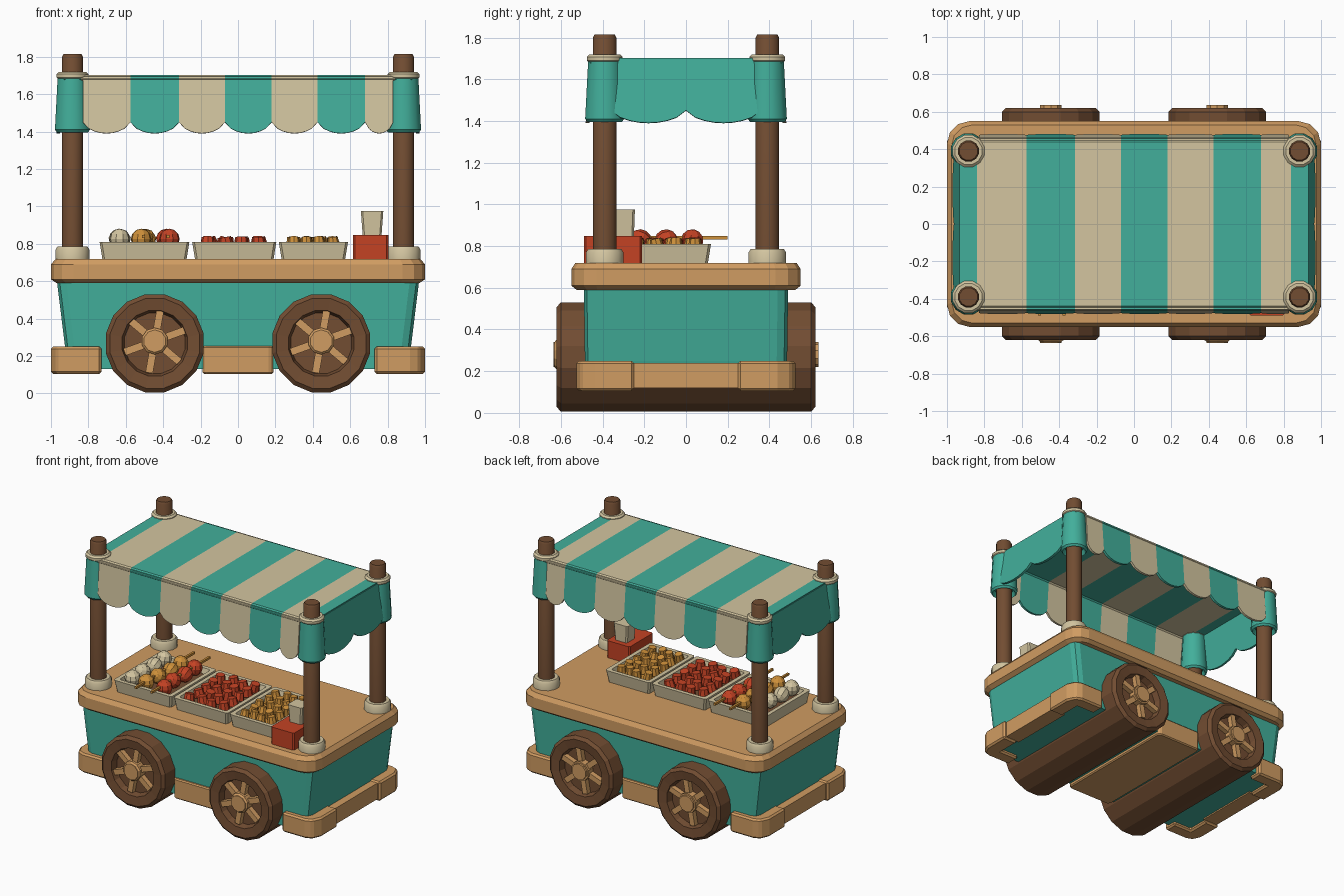
import bpy, bmesh, math, random
from mathutils import Matrix, Vector

if "Cube" in bpy.data.objects:
    bpy.data.objects.remove(bpy.data.objects["Cube"])

random.seed(4)
PI = math.pi


def srgb(r, g, b):
    lin = lambda c: (c / 255 / 12.92) if c < 11 else ((c / 255 + 0.055) / 1.055) ** 2.4
    return (lin(r), lin(g), lin(b), 1)


def material(name, *rgb):
    m = bpy.data.materials.new(name)
    m.diffuse_color = srgb(*rgb)
    m.use_nodes = True
    m.node_tree.nodes["Principled BSDF"].inputs["Base Color"].default_value = m.diffuse_color
    return m


TAN = material("tan_wood", 208, 156, 98)
BROWN = material("brown_wood", 114, 77, 50)
TEAL = material("teal_paint", 66, 175, 155)
CREAM = material("cream_cloth", 211, 197, 160)
RED = material("red", 196, 66, 36)
AMBER = material("amber", 206, 144, 58)


def finish(name, bm, mats, smooth=None, bevel=0, solid=0, recalc=True):
    if recalc:
        bmesh.ops.recalc_face_normals(bm, faces=bm.faces)
    me = bpy.data.meshes.new(name)
    bm.to_mesh(me)
    bm.free()
    for m in mats:
        me.materials.append(m)
    if smooth:
        me.polygons.foreach_set("use_smooth", [True] * len(me.polygons))
        me.set_sharp_from_angle(angle=math.radians(smooth))
    ob = bpy.data.objects.new(name, me)
    bpy.context.collection.objects.link(ob)
    if solid:
        md = ob.modifiers.new("thickness", "SOLIDIFY")
        md.thickness, md.offset = solid, 0
    if bevel:
        md = ob.modifiers.new("edges", "BEVEL")
        md.width, md.segments = bevel, 1
    return ob


def skin(bm, rings):
    """Bridge equal-length rings of points and cap both ends; returns last cap."""
    vs = [[bm.verts.new(p) for p in r] for r in rings]
    n = len(vs[0])
    for a, b in zip(vs, vs[1:]):
        for i in range(n):
            bm.faces.new((a[i], a[(i + 1) % n], b[(i + 1) % n], b[i]))
    bm.faces.new(vs[0][::-1])
    return bm.faces.new(vs[-1])


def slab(name, sections, mats, cx=0, cy=0, seg=1, smooth=None, bevel=0):
    """Loft rounded rectangles given as (z, half x, half y, corner radius)."""
    bm, rings = bmesh.new(), []
    for z, hx, hy, r in sections:
        ring = []
        for q, (sx, sy) in enumerate(((1, 1), (-1, 1), (-1, -1), (1, -1))):
            for k in range(seg + 1):
                a = (q + k / seg) * PI / 2
                ring.append((cx + sx * (hx - r) + r * math.cos(a),
                             cy + sy * (hy - r) + r * math.sin(a), z))
        rings.append(ring)
    cap = skin(bm, rings)
    cap.material_index = len(mats) - 1
    return finish(name, bm, mats, smooth, bevel)


def lathe(name, prof, mat, at=(0, 0, 0), sides=12, along_y=False, smooth=35):
    """Turn a (radius, height) profile around z, or around y."""
    bm = bmesh.new()
    rot = Matrix.Rotation(PI / 2, 4, 'X') if along_y else Matrix()
    mtx = Matrix.Translation(at) @ rot
    skin(bm, [[mtx @ Vector((r * math.cos(2 * PI * (i + .5) / sides),
                             r * math.sin(2 * PI * (i + .5) / sides), h))
               for i in range(sides)] for r, h in prof])
    return finish(name, bm, [mat], smooth)


def box(bm, lo, hi, mtx=Matrix()):
    c = [(a + b) / 2 for a, b in zip(lo, hi)]
    s = [b - a for a, b in zip(lo, hi)]
    bmesh.ops.create_cube(bm, size=1, matrix=mtx @ Matrix.Translation(c) @ Matrix.Diagonal((*s, 1)))


# Cart body and counter
slab("cart_body", [(.13, .90, .485, .05), (.25, .925, .485, .05), (.60, .968, .49, .05)], [TEAL], seg=2)
slab("counter_top", [(.59, .97, .525, .10), (.61, 1, .55, .12), (.69, 1, .55, .12), (.72, .975, .53, .11)],
     [TAN], seg=3)

# Corner bumpers, end boards and the middle plank block
outline = [(.73, .525), (.92, .525), (.97, .505), (1, .44), (1, .25), (.88, .25), (.88, .42), (.73, .42)]
for sx, nx in ((1, "right"), (-1, "left")):
    for sy, ny in ((1, "back"), (-1, "front")):
        bm = bmesh.new()
        skin(bm, [[(sx * x, sy * y, z) for x, y in outline] for z in (.105, .25)])
        finish(f"bumper_{nx}_{ny}", bm, [TAN], bevel=.012)
    bm = bmesh.new()
    box(bm, (min(sx * .86, sx * .98), -.255, .12), (max(sx * .86, sx * .98), .255, .24))
    finish(f"end_board_{nx}", bm, [TAN])
slab("middle_planks", [(.105, .19, .505, .02), (.255, .19, .505, .02)], [TAN], bevel=.008)

# Wheels: full-width rollers with recessed spoked faces
half = [(.02, .565), (.165, .565), (.178, .612), (.245, .62), (.267, .60)]
profile = [(r, -h) for r, h in half] + [(r, h) for r, h in half[::-1]]
for x, n in ((-.445, "left"), (.445, "right")):
    lathe(f"wheels_{n}", profile, BROWN, (x, 0, .268), 16, True, None)
    for s, m in ((-1, "front"), (1, "back")):
        bm = bmesh.new()
        for k in range(6):
            mtx = Matrix.Translation((x, s * .583, .28)) @ Matrix.Rotation(k * PI / 3 + .7, 4, 'Y')
            box(bm, (.03, -.02, -.02), (.172, .02, .02), mtx)
        finish(f"spokes_{n}_{m}", bm, [TAN])
        lathe(f"hub_{n}_{m}", [(.072, -.03), (.072, .03), (.055, .045)], TAN,
              (x, s * .59, .28), 10, True, None).scale = (1, 1, 1)
        # cap on the outward side
        lathe(f"hub_cap_{n}_{m}", [(.06, -.045), (.06, .045)], TAN, (x, s * .59, .28), 10, True, None)

# Posts with collars and cloth sleeves
for sx, nx in ((1, "right"), (-1, "left")):
    for sy, ny in ((1, "back"), (-1, "front")):
        at, tag = (sx * .885, sy * .39, 0), f"{nx}_{ny}"
        lathe("post_" + tag, [(.058, .70), (.058, 1.80), (.05, 1.815)], BROWN, at)
        lathe("base_collar_" + tag, [(.093, .715), (.093, .77), (.082, .787)], CREAM, at)
        lathe("sleeve_" + tag, [(.07, 1.43), (.085, 1.395), (.097, 1.41), (.082, 1.69)], TEAL, at)
        lathe("top_collar_" + tag, [(.078, 1.68), (.088, 1.69), (.088, 1.708), (.075, 1.72)], CREAM, at)

# Striped canopy sheet
edges = [-.93, -.84, -.575, -.315, -.07, .18, .425, .68, .84, .93]
bm = bmesh.new()
for i, (a, b) in enumerate(zip(edges, edges[1:])):
    rows = [[bm.verts.new((x, y, z)) for x in (a, b)]
            for y, z in ((-.455, 1.675), (-.435, 1.695), (.435, 1.695), (.455, 1.675))]
    for p, q in zip(rows, rows[1:]):
        bm.faces.new((p[0], p[1], q[1], q[0])).material_index = i % 2
bmesh.ops.remove_doubles(bm, verts=bm.verts, dist=1e-4)
finish("canopy_sheet", bm, [TEAL, CREAM], solid=.018)


def valance(name, cuts, place, mats):
    """Hanging cloth with one scallop per panel."""
    bm, n = bmesh.new(), 8
    for i, (a, b) in enumerate(zip(cuts, cuts[1:])):
        top, low = [], []
        for k in range(n + 1):
            t = k / n
            u = a + (b - a) * t
            top.append(bm.verts.new(place(u, 1.695)))
            low.append(bm.verts.new(place(u, 1.45 - .06 * math.sin(PI * t) ** .6)))
        for k in range(n):
            bm.faces.new((top[k], top[k + 1], low[k + 1], low[k])).material_index = i % len(mats)
    bmesh.ops.remove_doubles(bm, verts=bm.verts, dist=1e-4)
    finish(name, bm, mats, solid=.018)


for s, n, m in ((-1, "front", "left"), (1, "back", "right")):
    valance("valance_" + n, [-.83] + edges[2:8] + [.83],
            lambda u, z: (u, s * (.448 + (1.695 - z) * .08), z), [CREAM, TEAL])
    valance("valance_" + m, [-.36, 0, .36],
            lambda u, z: (s * (.925 + (1.695 - z) * .12), u, z), [TEAL])

# Food trays
for n, x0, x1, fill in (("skewer", -.74, -.26, BROWN), ("berry", -.245, .205, BROWN), ("bun", .218, .588, AMBER)):
    h = (x1 - x0) / 2
    slab(n + "_tray", [(.718, h - .015, .255, .012), (.81, h, .27, .012),
                       (.81, h - .03, .24, .01), (.77, h - .04, .23, .01)],
         [CREAM, fill], cx=(x0 + x1) / 2, cy=-.15)

# Skewered balls, one colour per column
for n, x, mat in (("cream", -.625, CREAM), ("amber", -.505, AMBER), ("red", -.375, RED)):
    bm = bmesh.new()
    for k in range(4):
        p = Vector((x + random.uniform(-.015, .015), -.345 + k * .125, .825))
        bmesh.ops.create_uvsphere(bm, u_segments=9, v_segments=6, radius=.056,
                                  matrix=Matrix.Translation(p) @ Matrix.Rotation(k, 4, 'X'))
    finish(n + "_balls", bm, [mat])
bm = bmesh.new()
for x in (-.505, -.375):
    box(bm, (x - .008, -.49, .832), (x + .008, .20, .848))
finish("skewer_sticks", bm, [AMBER])

# Loose berries and buns as small tilted drums
for n, mat, x0, dx, nx, r in (("berries", RED, -.155, .09, 4, .04), ("buns", AMBER, .30, .07, 4, .034)):
    bm = bmesh.new()
    for i in range(nx):
        for j in range(5):
            p = (x0 + i * dx + random.uniform(-.01, .01), -.335 + j * .092 + (i % 2) * .02 - .01, .808)
            tilt = Matrix.Rotation(random.uniform(-.3, .3), 4, random.choice('XY'))
            bmesh.ops.create_cone(bm, cap_ends=True, segments=8, radius1=r, radius2=r * .8,
                                  depth=.055, matrix=Matrix.Translation(p) @ tilt)
    finish(n, bm, [mat])

# Napkin box with a folded napkin standing in it
slab("napkin_box", [(.72, .095, .14, .01), (.848, .095, .14, .01)], [RED], cx=.71, cy=-.35)
slab("napkin", [(.84, .05, .05, .01), (.975, .06, .055, .01)], [CREAM], cx=.717, cy=-.30)
